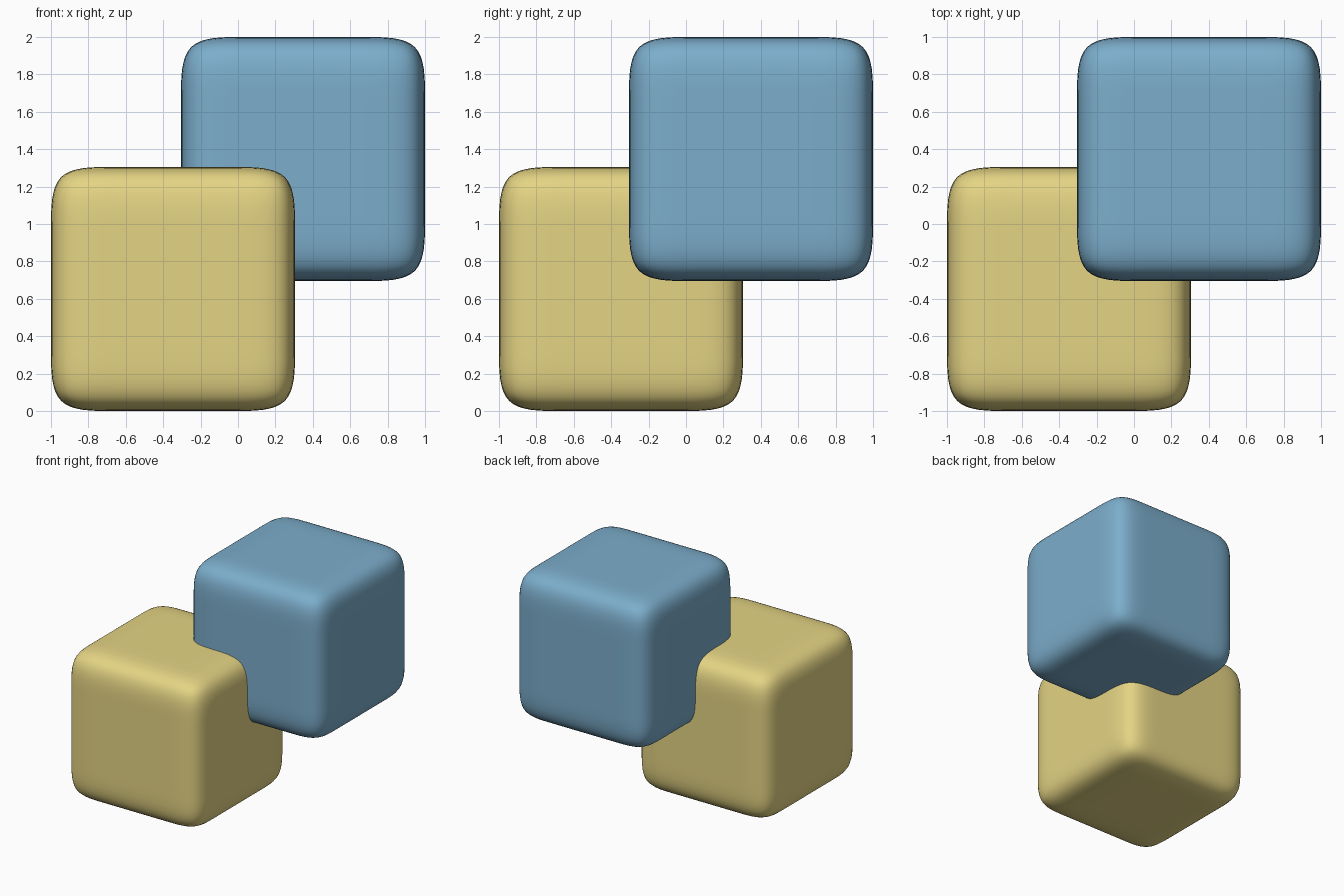
import bpy, bmesh
from mathutils import Vector

if "Cube" in bpy.data.objects:
    bpy.data.objects.remove(bpy.data.objects["Cube"])

SIZE = 1.305


def soft_cube(name, center, color):
    # gridded cube, softened by subdivision so faces stay flat and edges round
    bm = bmesh.new()
    bmesh.ops.create_cube(bm, size=SIZE)
    bmesh.ops.subdivide_edges(bm, edges=bm.edges[:], cuts=3, use_grid_fill=True)
    for f in bm.faces:
        f.smooth = True
    mesh = bpy.data.meshes.new(name)
    bm.to_mesh(mesh)
    bm.free()
    ob = bpy.data.objects.new(name, mesh)
    ob.location = Vector(center)
    bpy.context.collection.objects.link(ob)
    sub = ob.modifiers.new("soften", 'SUBSURF')
    sub.levels = sub.render_levels = 3
    mat = bpy.data.materials.new(name + "_color")
    mat.diffuse_color = color
    mat.use_nodes = True
    mat.node_tree.nodes["Principled BSDF"].inputs["Base Color"].default_value = mat.diffuse_color
    mesh.materials.append(mat)
    return ob


h = SIZE / 2
# lower front-left cube
soft_cube("lower_cube", (-1 + h, -1 + h, h), (0.78, 0.66, 0.23, 1))
# upper back-right cube
soft_cube("upper_cube", (1 - h, 1 - h, 2 - h), (0.20, 0.42, 0.60, 1))
